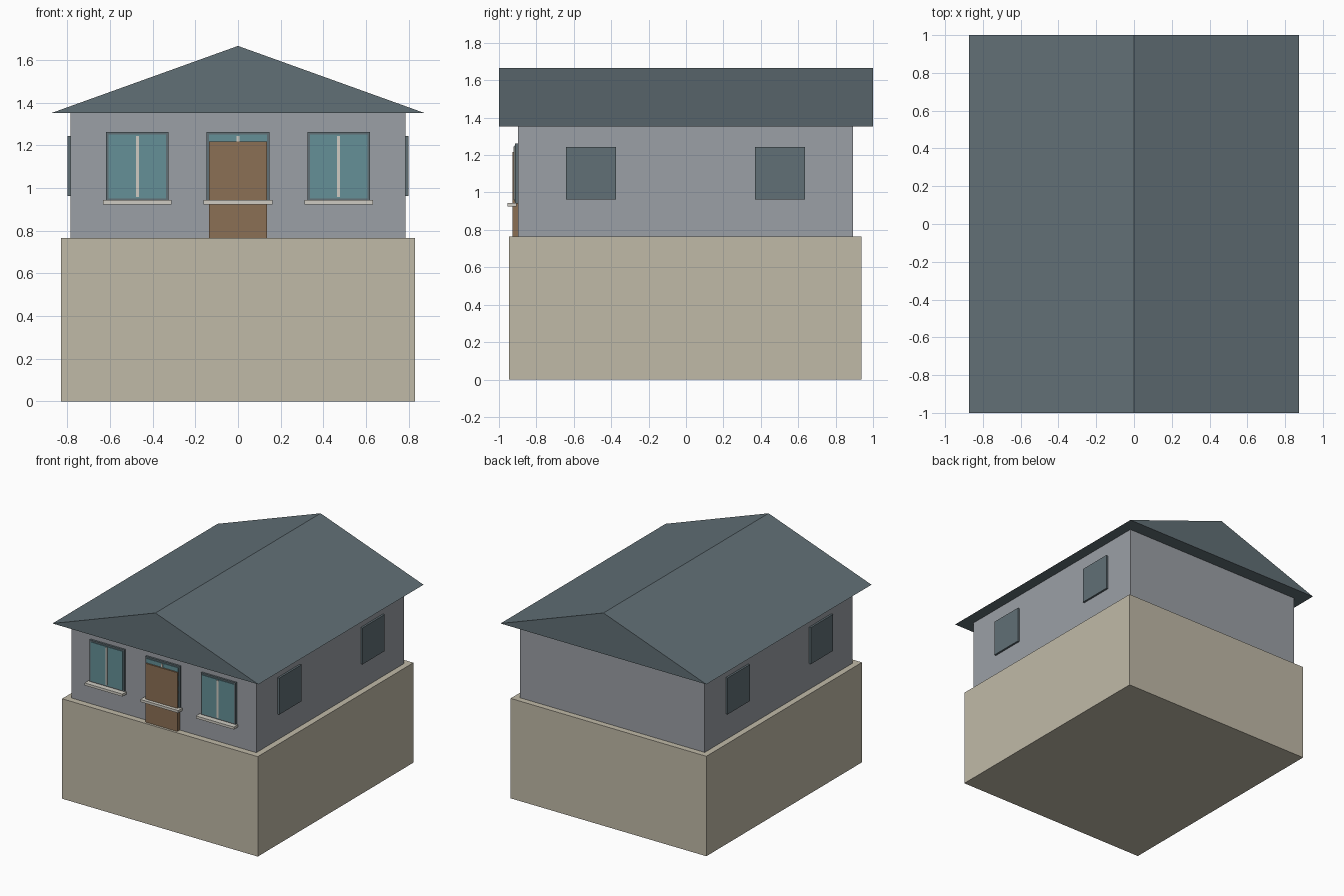
import bpy
import bmesh

if "Cube" in bpy.data.objects:
    bpy.data.objects.remove(bpy.data.objects["Cube"])


def material(name, r, g, b):
    m = bpy.data.materials.new(name)
    m.diffuse_color = (r, g, b, 1)
    m.use_nodes = True
    m.node_tree.nodes["Principled BSDF"].inputs["Base Color"].default_value = m.diffuse_color
    return m


STONE = material("tan_stone", 0.53, 0.49, 0.39)
WALL = material("grey_wall", 0.33, 0.35, 0.38)
SLATE = material("slate", 0.12, 0.16, 0.18)
GLASS = material("teal_glass", 0.13, 0.28, 0.31)
TRIM = material("pale_trim", 0.62, 0.60, 0.54)
WOOD = material("brown_wood", 0.26, 0.16, 0.09)


def add_object(name, bm, mat):
    bmesh.ops.recalc_face_normals(bm, faces=bm.faces)
    mesh = bpy.data.meshes.new(name)
    bm.to_mesh(mesh)
    bm.free()
    mesh.materials.append(mat)
    ob = bpy.data.objects.new(name, mesh)
    bpy.context.collection.objects.link(ob)
    return ob


def box(name, xs, ys, zs, mat):
    """Box from (min, max) ranges on each axis."""
    bm = bmesh.new()
    bmesh.ops.create_cube(bm, size=1)
    for v in bm.verts:
        v.co = [r[0] if c < 0 else r[1] for c, r in zip(v.co, (xs, ys, zs))]
    return add_object(name, bm, mat)


# Tall foundation and house body
box("foundation", (-0.83, 0.83), (-0.946, 0.939), (0, 0.766), STONE)
box("walls", (-0.784, 0.784), (-0.898, 0.893), (0.766, 1.352), WALL)

# Solid gable roof: triangle extruded front to back
bm = bmesh.new()
gable = bm.faces.new([bm.verts.new(p) for p in
                      ((-0.873, -1, 1.352), (0.873, -1, 1.352), (0, -1, 1.666))])
ext = bmesh.ops.extrude_face_region(bm, geom=[gable], use_keep_orig=True)
for v in ext["geom"]:
    if isinstance(v, bmesh.types.BMVert):
        v.co.y = 1
add_object("roof", bm, SLATE)

# Front windows: frame, pane, mullion and sill (the middle one sits behind the door)
for label, x in (("left", -0.472), ("middle", 0), ("right", 0.472)):
    def span(half):
        return (x - half, x + half)
    box(f"{label}_window_frame", span(0.147), (-0.913, -0.897), (0.94, 1.262), SLATE)
    box(f"{label}_window_pane", span(0.135), (-0.918, -0.905), (0.952, 1.25), GLASS)
    box(f"{label}_window_mullion", span(0.007), (-0.923, -0.91), (0.959, 1.245), TRIM)
    box(f"{label}_window_sill", span(0.161), (-0.954, -0.905), (0.924, 0.943), TRIM)

# Front door
box("door", (-0.135, 0.135), (-0.928, -0.897), (0.766, 1.217), WOOD)

# Side shutters, two on each side wall
for side, s in (("left", -1), ("right", 1)):
    for place, y in (("front", -0.507), ("back", 0.502)):
        box(f"{side}_{place}_shutter", sorted((s * 0.783, s * 0.799)),
            (y - 0.134, y + 0.134), (0.963, 1.243), SLATE)
